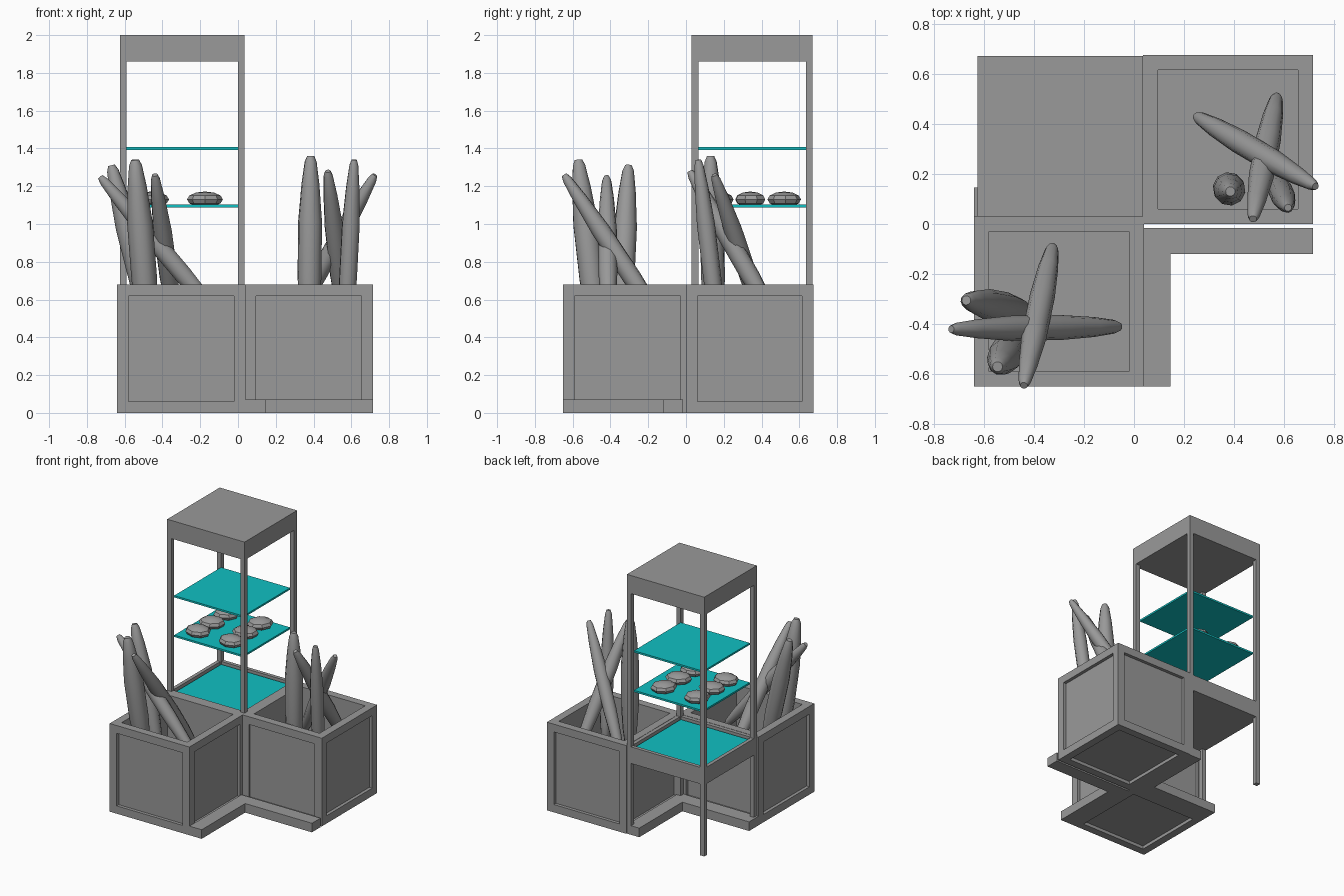
import bpy, bmesh, math
from mathutils import Vector, Matrix

if "Cube" in bpy.data.objects:
    bpy.data.objects.remove(bpy.data.objects["Cube"], do_unlink=True)


def material(name, rgb):
    m = bpy.data.materials.new(name)
    m.use_nodes = True
    m.diffuse_color = (*rgb, 1)
    m.node_tree.nodes["Principled BSDF"].inputs["Base Color"].default_value = (*rgb, 1)
    return m


GREY = material("plain grey", (0.32, 0.32, 0.32))
TEAL = material("teal glass", (0.005, 0.53, 0.54))


def finish(name, bm, mat, smooth=None):
    bmesh.ops.recalc_face_normals(bm, faces=bm.faces)
    me = bpy.data.meshes.new(name)
    bm.to_mesh(me)
    bm.free()
    me.materials.append(mat)
    ob = bpy.data.objects.new(name, me)
    bpy.context.collection.objects.link(ob)
    if smooth:
        bpy.ops.object.select_all(action='DESELECT')
        bpy.context.view_layer.objects.active = ob
        ob.select_set(True)
        bpy.ops.object.shade_smooth_by_angle(angle=math.radians(smooth))
    return ob


def box_mesh(lo, hi):
    bm = bmesh.new()
    lo, hi = Vector(lo), Vector(hi)
    size = Matrix.Diagonal((*(hi - lo), 1))
    bmesh.ops.create_cube(bm, size=1, matrix=Matrix.Translation((lo + hi) / 2) @ size)
    return bm


def box(name, lo, hi, mat=GREY):
    return finish(name, box_mesh(lo, hi), mat)


def recess(bm, face, border, depth):
    """Inset one face and push it straight in."""
    n = face.normal.copy()
    bmesh.ops.inset_individual(bm, faces=[face], thickness=border)
    inner = bmesh.ops.extrude_discrete_faces(bm, faces=[face])["faces"][0]
    bmesh.ops.translate(bm, verts=inner.verts, vec=-n * depth)


# Panelled crates, open at the top
def crate(name, lo, hi, front_depth):
    bm = box_mesh(lo, hi)
    bm.normal_update()
    for f in list(bm.faces):
        depth = 0.025
        if f.normal.z > 0.5:
            depth = 0.33
        elif f.normal.y < -0.5:
            depth = front_depth
        recess(bm, f, 0.085, depth)
    finish(name, bm, GREY)


crate("front_crate", (-0.64, -0.65, 0), (0.04, 0.03, 0.68), 0.025)
crate("side_crate", (0.035, 0, 0), (0.715, 0.675, 0.68), 0.008)

# Low plinth strips along the inner corners
box("front_plinth_side", (0.04, -0.65, 0), (0.145, -0.12, 0.07))
box("front_plinth_back", (0.04, -0.12, 0), (0.715, -0.015, 0.07))
box("rear_plinth_front", (-0.64, 0.03, 0), (0.035, 0.145, 0.07))
box("rear_plinth_side", (-0.07, 0.145, 0), (0.035, 0.67, 0.07))

# Display stand: posts, canopy, tray and glass shelves
X0, X1, Y0, Y1, POST = -0.625, 0.035, 0.03, 0.67, 0.035
for x in (X0, X1 - POST):
    for y in (Y0, Y1 - POST):
        box("stand_post", (x, y, 0), (x + POST, y + POST, 1.87))
box("stand_canopy", (X0, Y0, 1.86), (X1, Y1, 2))

tray = box_mesh((X0, Y0, 0.55), (X1, Y1, 0.678))
tray.normal_update()
recess(tray, max(tray.faces, key=lambda f: f.normal.z), 0.04, 0.03)
finish("stand_tray", tray, GREY)

for name, z, gap in (("tray_glass", 0.655, 0.04), ("lower_shelf", 1.095, POST),
                     ("upper_shelf", 1.4, POST)):
    box(name, (X0 + gap, Y0 + gap, z - 0.007), (X1 - gap, Y1 - gap, z + 0.007), TEAL)


# Long loaves: tapered tubes between two points
LOAF = ((0, 0.35), (0.03, 0.55), (0.15, 0.8), (0.35, 1), (0.65, 1),
        (0.85, 0.75), (0.97, 0.5), (1, 0.3))


def loaf(bottom, top, radius, sides=10):
    a, b = Vector(bottom), Vector(top)
    turn = (b - a).to_track_quat('Z', 'Y')
    bm = bmesh.new()
    rings = []
    for t, r in LOAF:
        ring = []
        for i in range(sides):
            ang = math.tau * i / sides
            off = Vector((math.cos(ang), math.sin(ang), 0)) * radius * r
            ring.append(bm.verts.new(a.lerp(b, t) + turn @ off))
        rings.append(ring)
    for r0, r1 in zip(rings, rings[1:]):
        for i in range(sides):
            j = (i + 1) % sides
            bm.faces.new((r0[i], r0[j], r1[j], r1[i]))
    bm.faces.new(rings[0])
    bm.faces.new(rings[-1])
    finish("long_loaf", bm, GREY, 40)


for bottom, top, radius in (
        ((-0.47, -0.46, 0.37), (-0.545, -0.57, 1.34), 0.068),
        ((-0.06, -0.41, 0.46), (-0.73, -0.42, 1.25), 0.05),
        ((-0.325, -0.09, 0.42), (-0.44, -0.645, 1.26), 0.05),
        ((-0.43, -0.35, 0.37), (-0.67, -0.305, 1.31), 0.062),
        ((0.25, 0.43, 0.43), (0.725, 0.15, 1.26), 0.048),
        ((0.57, 0.51, 0.43), (0.475, 0.02, 1.28), 0.05),
        ((0.375, 0.15, 0.37), (0.385, 0.13, 1.36), 0.064),
        ((0.565, 0.18, 0.37), (0.615, 0.065, 1.34), 0.048)):
    loaf(bottom, top, radius)

# Round buns in rows on the lower shelf
for row, y in enumerate((0.17, 0.34, 0.52)):
    for x in (-0.46, -0.175):
        bm = bmesh.new()
        spot = Matrix.Translation((x, y, 1.13)) @ Matrix.Rotation(row * 0.4, 4, 'Z')
        bmesh.ops.create_uvsphere(bm, u_segments=8, v_segments=6, radius=1,
                                  matrix=spot @ Matrix.Diagonal((0.095, 0.082, 0.042, 1)))
        finish("bun", bm, GREY, 35)
